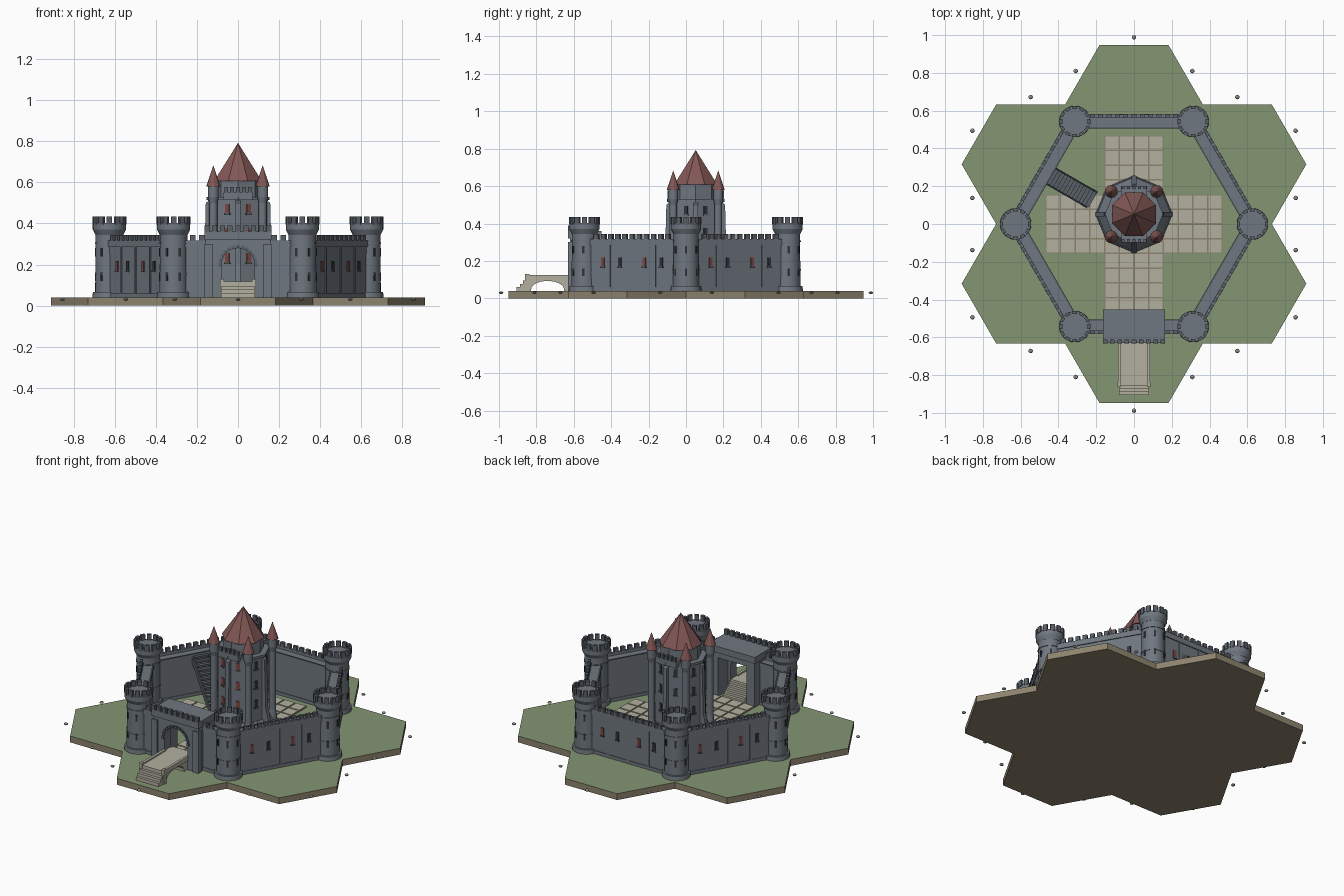
import bpy, bmesh
from math import sin, cos, pi, radians
from mathutils import Matrix, Vector

cube = bpy.data.objects.get("Cube")
if cube:
    bpy.data.objects.remove(cube)

def material(name, *rgb):
    m = bpy.data.materials.new(name)
    m.use_nodes = True
    m.diffuse_color = (*rgb, 1)
    bsdf = m.node_tree.nodes["Principled BSDF"]
    bsdf.inputs["Base Color"].default_value = (*rgb, 1)
    bsdf.inputs["Roughness"].default_value = 0.9
    return m

stone = material("grey stone", .16, .185, .215)
trim = material("dark stone", .10, .115, .135)
paving = material("pale paving", .45, .43, .35)
grass = material("grass green", .23, .30, .17)
earth = material("brown earth", .27, .23, .155)
roof = material("red roof", .22, .095, .09)
glass = material("dark slit", .03, .033, .04)
shutter = material("red shutter", .2, .06, .05)
pebble = material("pale pebble", .25, .25, .22)

BASE = .04
IDENT = Matrix()

def turn(deg):
    return Matrix.Rotation(radians(deg), 4, 'Z')

def box(bm, x, y, z, M=IDENT):
    """Box from three (low, high) ranges."""
    size = [b - a for a, b in (x, y, z)]
    mid = [(a + b) / 2 for a, b in (x, y, z)]
    bmesh.ops.create_cube(bm, size=1, matrix=M @ Matrix.Translation(mid) @ Matrix.Diagonal((*size, 1)))

def drum(bm, n, r1, r2, z1, z2, M=IDENT):
    """Upright prism, frustum or cone between two heights."""
    bmesh.ops.create_cone(bm, cap_ends=True, segments=n, radius1=r1, radius2=r2, depth=z2 - z1,
                          matrix=M @ Matrix.Translation((0, 0, (z1 + z2) / 2)))

def extrude(bm, pts, lo, hi, M=IDENT):
    """Profile in local x-z, extruded along local y."""
    f = bm.faces.new([bm.verts.new(M @ Vector((x, lo, z))) for x, z in pts])
    got = bmesh.ops.extrude_face_region(bm, geom=[f])["geom"]
    step = M.to_3x3() @ Vector((0, hi - lo, 0))
    bmesh.ops.translate(bm, vec=step, verts=[v for v in got if isinstance(v, bmesh.types.BMVert)])

def arch(outer, top, inner, spring, rise, n=14):
    """Wall outline with a round-headed opening."""
    curve = [(inner * cos(pi * i / n), spring + rise * sin(pi * i / n)) for i in range(n + 1)]
    return [(outer, BASE), (outer, top), (-outer, top), (-outer, BASE),
            (-inner, BASE), *reversed(curve), (inner, BASE)]

def finish(bm, name, *mats, smooth=False):
    bmesh.ops.recalc_face_normals(bm, faces=bm.faces)
    me = bpy.data.meshes.new(name)
    bm.to_mesh(me)
    bm.free()
    ob = bpy.data.objects.new(name, me)
    bpy.context.collection.objects.link(ob)
    for m in mats:
        me.materials.append(m)
    if smooth:
        bpy.ops.object.select_all(action='DESELECT')
        ob.select_set(True)
        bpy.context.view_layer.objects.active = ob
        bpy.ops.object.shade_smooth_by_angle(angle=radians(35))
    return ob

# Ground: seven hexagonal tiles, with pegs outside every free edge
ground, pegs = bmesh.new(), bmesh.new()
R, APO = .365, .316
drum(ground, 6, R, R, 0, BASE, turn(30))
for a in range(30, 390, 60):
    c = Vector((cos(radians(a)), sin(radians(a)), 0)) * APO * 2
    drum(ground, 6, R, R, 0, BASE, Matrix.Translation(c) @ turn(30))
    for b in (a - 60, a, a + 60):
        p = c + Vector((cos(radians(b)), sin(radians(b)), 0)) * .356 + Vector((0, 0, .03))
        bmesh.ops.create_uvsphere(pegs, u_segments=10, v_segments=6, radius=.012,
                                  matrix=Matrix.Translation(p) @ Matrix.Diagonal((1, 1, .6, 1)))
ob = finish(ground, "ground_tiles", earth, grass)
for f in ob.data.polygons:
    f.material_index = int(f.normal.z > .5)
finish(pegs, "edge_pegs", pebble, smooth=True)

# Courtyard paving: a cross of slabs over a grout bed
bed, slabs = bmesh.new(), bmesh.new()
box(bed, (-.156, .156), (-.455, .466), (BASE, .043))
box(bed, (-.468, .468), (-.156, .156), (BASE, .0425))
cell = .078
for i in range(-6, 6):
    for j in range(-6, 6):
        if -2 <= i < 2 or -2 <= j < 2:
            box(slabs, (i * cell + .004, (i + 1) * cell - .004),
                (j * cell + .004, (j + 1) * cell - .004), (BASE, .047))
finish(bed, "paving_bed", earth)
finish(slabs, "paving_slabs", paving)

# Curtain walls, walkways, battlements and slit windows
walls, merlons, slits, shutters = (bmesh.new() for _ in range(4))
D, HALF = .543, .29
for a in range(30, 390, 60):
    M = turn(a - 90)
    front = a == 270
    for x in ([(-HALF, -.15), (.15, HALF)] if front else [(-HALF, HALF)]):
        box(walls, x, (D - .032, D + .032), (BASE, .285), M)
        box(walls, x, (D - .038, D + .038), (.285, .302), M)
        box(walls, x, (D + .022, D + .038), (.302, .318), M)
        box(walls, x, (D - .036, D + .036), (BASE, .06), M)
        box(merlons, x, (D - .038, D - .030), (.302, .308), M)
    for k in range(-5, 6):
        x = k * .044
        if not front or abs(x) > .17:
            box(merlons, (x - .013, x + .013), (D + .022, D + .040), (.318, .344), M)
    if not front:
        for x in (-.14, 0, .14):
            box(walls, (x - .006, x + .006), (D, D + .036), (BASE, .285), M)
        for x, bm in ((-.18, slits), (-.075, shutters), (.075, slits), (.18, shutters)):
            box(bm, (x - .010, x + .010), (D, D + .037), (.17, .218), M)
            box(merlons, (x - .013, x + .013), (D, D + .040), (.163, .17), M)
finish(walls, "curtain_walls", stone)

# Six round corner towers
towers = bmesh.new()
for a in range(0, 360, 60):
    M = turn(a) @ Matrix.Translation((.627, 0, 0))
    drum(towers, 28, .083, .080, BASE, .066, M)
    drum(towers, 28, .069, .067, .066, .345, M)
    for z in (.15, .30):
        drum(towers, 28, .071, .071, z, z + .008, M)
    drum(towers, 28, .068, .081, .345, .37, M)
    drum(towers, 28, .081, .081, .37, .402, M)
    for k in range(12):
        box(merlons, (.066, .083), (-.013, .013), (.395, .435), M @ turn(30 * k))
    for b in (-55, 0, 55):
        for z in (.12, .24):
            box(slits, (.05, .071), (-.006, .006), (z, z + .04), M @ turn(b))
finish(towers, "corner_towers", stone, smooth=True)

# Gatehouse: arched front, side piers, roof and front battlement
gate, ring = bmesh.new(), bmesh.new()
extrude(gate, arch(.158, .33, .08, .20, .08), -.62, -.56)
for s in (-1, 1):
    box(gate, sorted((s * .10, s * .158)), (-.56, -.46), (BASE, .30))
    box(gate, sorted((s * .125, s * .164)), (-.63, -.60), (BASE, .30))
box(gate, (-.158, .158), (-.56, -.46), (.285, .33))
box(gate, (-.164, .164), (-.63, -.452), (.32, .36))
for k in range(-4, 5):
    box(merlons, (k * .038 - .012, k * .038 + .012), (-.632, -.612), (.36, .39))
for k in range(13):
    M = Matrix.Translation((0, 0, .20)) @ Matrix.Rotation(radians(15 * k), 4, 'Y')
    box(ring, (-.094, -.08), (-.627, -.60), (-.009, .009), M)
finish(gate, "gatehouse", stone)
finish(ring, "gate_arch_stones", trim)

# Bridge with kerbs, outer steps and inner steps
bridge = bmesh.new()
along = Matrix.Translation((0, -.74, 0)) @ turn(90)
extrude(bridge, arch(.115, .117, .088, .048, .045), -.08, .08, along)
box(bridge, (-.08, .08), (-.63, -.56), (BASE, .117))
for s in (-1, 1):
    box(bridge, sorted((s * .07, s * .086)), (-.855, -.62), (.098, .126))
    box(bridge, sorted((s * .068, s * .088)), (-.862, -.838), (BASE, .13))
for k in range(3):
    box(bridge, (-.08, .08), (-.905 + .017 * k, -.85), (BASE, .06 + .018 * k))
for k in range(5):
    box(bridge, (-.075, .075), (-.56, -.47 - .018 * k), (BASE, .055 + .015 * k))
finish(bridge, "bridge_and_steps", paving)

# Courtyard stair up to the wall walk
stair = bmesh.new()
M = turn(60)
N, run, rise = 13, .0195, .0195
for k in range(N):
    y, z = .252 + k * run, BASE + (k + 1) * rise
    box(stair, (-.045, .045), (y, y + run + .004), (z - .012, z), M)
for s in (-1, 1):
    side = [(.252, BASE), (.51, .295), (.51, .25), (.30, BASE)]
    extrude(stair, side, s * .045, s * .052, M @ turn(90) @ Matrix.Diagonal((1, -1, 1, 1)))
finish(stair, "courtyard_stair", trim)

# Keep: octagonal body, flared foot, buttresses and upper storey
keep, turrets, spires = (bmesh.new() for _ in range(3))
K = Matrix.Translation((0, .052, 0))
drum(keep, 8, .206, .200, BASE, .06, K)
drum(keep, 8, .195, .150, .06, .12, K)
drum(keep, 8, .146, .146, .12, .515, K)
drum(keep, 8, .154, .154, .515, .53, K)
drum(keep, 8, .118, .118, .53, .61, K)
for k in range(4):
    rib = [(.12, BASE), (.205, BASE), (.165, .20), (.157, .50), (.12, .53)]
    extrude(keep, rib, -.012, .012, K @ turn(90 * k))
finish(keep, "keep", stone)

# Keep windows and small front and back balconies
for k in range(8):
    M = K @ turn(22.5 + 45 * k)
    bm = shutters if k in (5, 6) else slits
    for z in (.21, .33, .45):
        box(bm, (.12, .139), (-.011, .011), (z, z + .045), M)
        box(merlons, (.12, .142), (-.015, .015), (z - .008, z), M)
balcony = bmesh.new()
for s in (-1, 1):
    M = K @ turn(90 * s)
    box(balcony, (.10, .150), (-.07, .07), (.515, .552), M)
    for k in range(-2, 3):
        box(merlons, (.132, .150), (k * .029 - .009, k * .029 + .009), (.552, .577), M)
finish(balcony, "keep_balconies", stone)

# Keep spire and four corner turrets
drum(spires, 8, .125, 0, .608, .793, K @ turn(22.5))
for k in range(4):
    M = K @ turn(45 + 90 * k) @ Matrix.Translation((.170, 0, 0))
    drum(turrets, 12, .030, .020, BASE, .14, M)
    drum(turrets, 12, .020, .020, .14, .50, M)
    drum(turrets, 12, .020, .027, .50, .53, M)
    drum(turrets, 12, .027, .027, .53, .582, M)
    drum(spires, 10, .035, 0, .58, .683, M)
finish(turrets, "keep_turrets", stone, smooth=True)
finish(spires, "red_spires", roof)

# Shared stone and window details
finish(merlons, "merlons_and_sills", trim)
finish(slits, "slit_windows", glass)
finish(shutters, "red_shutters", shutter)
